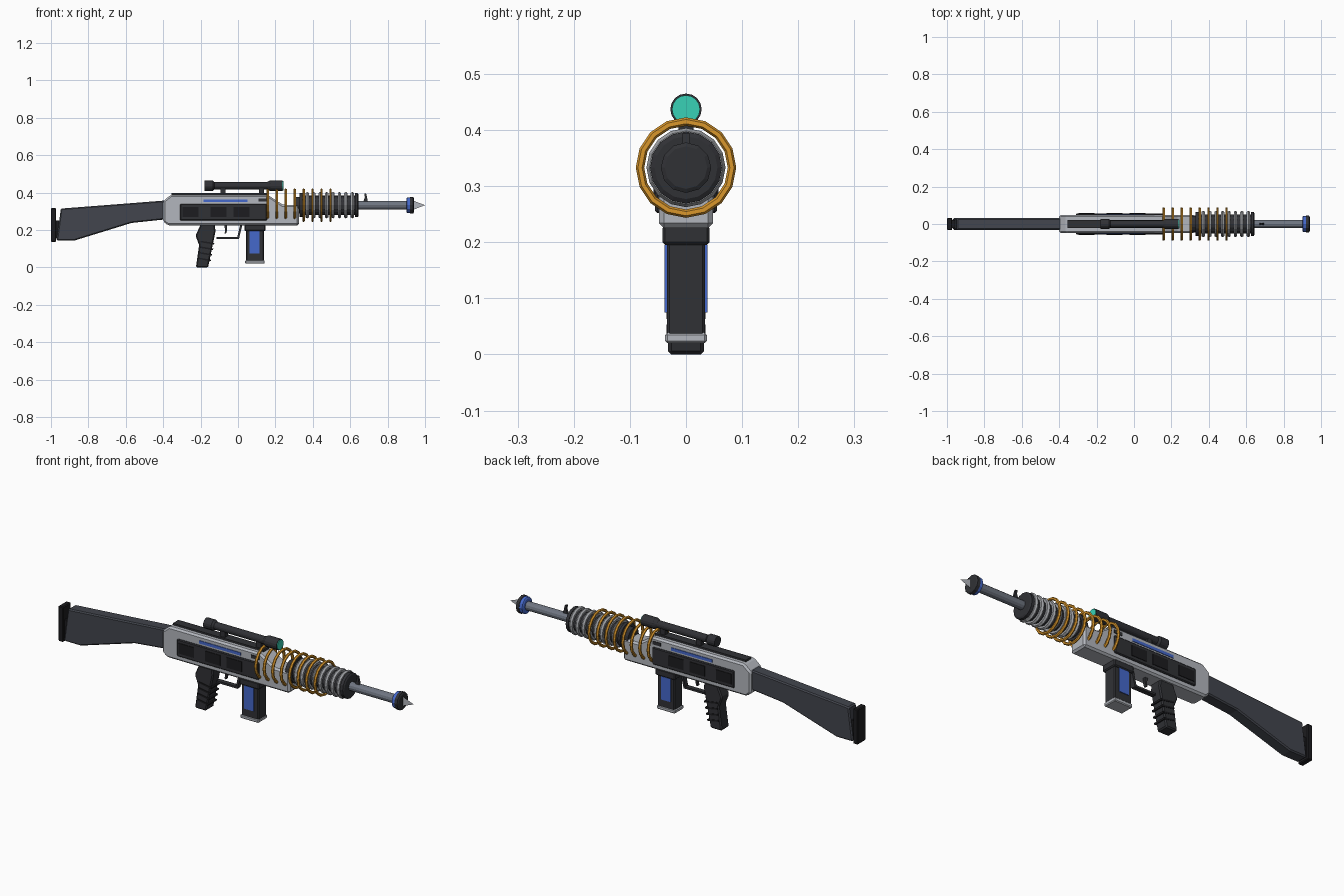
import bpy, bmesh, math
from mathutils import Matrix, Vector

if "Cube" in bpy.data.objects:
    bpy.data.objects.remove(bpy.data.objects["Cube"])

def mat(name, rgb):
    m = bpy.data.materials.new(name)
    m.diffuse_color = (*rgb, 1)
    m.use_nodes = True
    m.node_tree.nodes["Principled BSDF"].inputs["Base Color"].default_value = m.diffuse_color
    return m

LIGHT = mat("light_grey", (0.45, 0.47, 0.51))
STOCK = mat("slate", (0.055, 0.06, 0.075))
DARK = mat("dark", (0.03, 0.031, 0.036))
BLACK = mat("black", (0.012, 0.012, 0.014))
STEEL = mat("steel", (0.16, 0.18, 0.22))
SILVER = mat("silver", (0.35, 0.36, 0.38))
GOLD = mat("gold", (0.7, 0.31, 0.025))
BLUE = mat("blue", (0.06, 0.14, 0.6))
TEAL = mat("teal", (0.04, 0.64, 0.47))
AXIS = 0.333      # height of the barrel axis
SCOPE = 0.437     # height of the scope axis

def finish(name, bm, m, bevel=0):
    bmesh.ops.recalc_face_normals(bm, faces=bm.faces)
    me = bpy.data.meshes.new(name)
    bm.to_mesh(me)
    bm.free()
    me.materials.append(m)
    ob = bpy.data.objects.new(name, me)
    bpy.context.collection.objects.link(ob)
    if bevel:
        b = ob.modifiers.new("bevel", 'BEVEL')
        b.width, b.segments = bevel, 1
    return ob

def profile(name, pts, half, m, bevel=0):
    """Extrude an x-z outline to y = +-half."""
    bm = bmesh.new()
    f = bm.faces.new([bm.verts.new((x, -half, z)) for x, z in pts])
    r = bmesh.ops.extrude_face_region(bm, geom=[f])
    vs = [v for v in r["geom"] if isinstance(v, bmesh.types.BMVert)]
    bmesh.ops.translate(bm, verts=vs, vec=(0, 2 * half, 0))
    return finish(name, bm, m, bevel)

def box(name, x0, x1, y0, y1, z0, z1, m, bevel=0):
    bm = bmesh.new()
    bmesh.ops.create_cube(bm, size=1)
    bmesh.ops.scale(bm, verts=bm.verts, vec=(x1 - x0, y1 - y0, z1 - z0))
    bmesh.ops.translate(bm, verts=bm.verts, vec=((x0 + x1) / 2, (y0 + y1) / 2, (z0 + z1) / 2))
    return finish(name, bm, m, bevel)

def both_sides(name, x0, x1, y0, y1, z0, z1, m, bevel=0):
    for side, s in (("right", -1), ("left", 1)):
        a, b = sorted((s * y0, s * y1))
        box(f"{name}_{side}", x0, x1, a, b, z0, z1, m, bevel)

def lathe(name, pts, z, m, sides=12):
    """Revolve an (x, radius) outline about the x direction at height z."""
    bm = bmesh.new()
    rings = [[bm.verts.new((x, r * math.sin(a), z + r * math.cos(a)))
              for a in (2 * math.pi * i / sides for i in range(sides))] for x, r in pts]
    for p, q in zip(rings, rings[1:]):
        for i in range(sides):
            j = (i + 1) % sides
            bm.faces.new((p[i], p[j], q[j], q[i]))
    bm.faces.new(rings[0])
    bm.faces.new(rings[-1])
    return finish(name, bm, m)

def ring(name, x, major, minor, m):
    bpy.ops.mesh.primitive_torus_add(location=(x, 0, AXIS), rotation=(0, math.pi / 2, 0),
                                     major_radius=major, minor_radius=minor,
                                     major_segments=16, minor_segments=6)
    ob = bpy.context.object
    ob.name = name
    ob.data.materials.append(m)

# Stock and butt plate
profile("stock", [(-0.947, 0.315), (-0.39, 0.358), (-0.39, 0.257), (-0.57, 0.238),
                  (-0.875, 0.144), (-0.97, 0.144)], 0.031, STOCK, 0.006)
box("butt_plate", -1.0, -0.972, -0.033, 0.033, 0.137, 0.318, BLACK, 0.004)
box("butt_joint", -0.975, -0.955, -0.022, 0.022, 0.155, 0.25, BLACK)

# Receiver with stepped nose
profile("receiver", [(-0.4, 0.246), (-0.375, 0.225), (0.325, 0.225), (0.325, 0.335),
                     (0.24, 0.335), (0.16, 0.388), (-0.36, 0.388), (-0.4, 0.355)],
        0.048, LIGHT, 0.009)
box("top_rail", -0.355, 0.16, -0.022, 0.022, 0.385, 0.397, DARK)

# Side panels, vents and light strips
both_sides("side_panel", -0.31, 0.155, 0.04, 0.055, 0.252, 0.34, DARK, 0.004)
for i, x in enumerate((-0.297, -0.147, -0.025)):
    both_sides(f"vent_{i}", x, x + 0.086, 0.05, 0.058, 0.27, 0.323, BLACK)
both_sides("light_strip", -0.185, 0.05, 0.04, 0.051, 0.349, 0.364, BLUE)
both_sides("side_catch", 0.11, 0.155, 0.04, 0.051, 0.353, 0.37, DARK)

# Scope with mounts and lens
lathe("scope", [(-0.18, 0.027), (-0.135, 0.027), (-0.125, 0.019), (0.155, 0.019),
                (0.17, 0.028), (0.238, 0.028)], SCOPE, DARK, 16)
lathe("scope_lens", [(0.23, 0.025), (0.242, 0.025)], SCOPE, TEAL, 16)
for i, x in enumerate((-0.08, 0.125)):
    box(f"scope_mount_{i}", x - 0.014, x + 0.014, -0.013, 0.013, 0.393, 0.428, DARK)

# Grip with ridges
profile("grip", [(-0.2, 0.23), (-0.125, 0.23), (-0.12, 0.195), (-0.16, 0.0), (-0.225, 0.0),
                 (-0.208, 0.12), (-0.227, 0.17)], 0.032, DARK, 0.006)
for i in range(4):
    z, s = 0.045 + 0.03 * i, 0.006 * i
    profile(f"grip_ridge_{i}", [(-0.21 + s * 0.5, z), (-0.146 + s, z - 0.012),
                                (-0.144 + s, z - 0.004), (-0.209 + s * 0.5, z + 0.008)],
            0.0345, BLACK)

# Trigger and guard
profile("trigger", [(-0.075, 0.23), (-0.058, 0.23), (-0.058, 0.2), (-0.064, 0.18), (-0.072, 0.183),
                    (-0.068, 0.2)], 0.007, DARK)
profile("trigger_guard", [(0.024, 0.23), (0.012, 0.23), (-0.004, 0.162), (-0.115, 0.162),
                          (-0.115, 0.152), (0.005, 0.152)], 0.012, DARK)

# Magazine
box("magazine_well", 0.035, 0.147, -0.042, 0.042, 0.195, 0.23, DARK, 0.005)
box("magazine", 0.042, 0.14, -0.034, 0.034, 0.03, 0.2, DARK, 0.005)
box("magazine_base", 0.038, 0.142, -0.037, 0.037, 0.02, 0.039, LIGHT, 0.004)
both_sides("magazine_window", 0.062, 0.116, 0.03, 0.038, 0.075, 0.195, BLUE)

# Coil section: dark core, silver fins, gold rings
lathe("coil_core", [(0.3, 0.045), (0.33, 0.045), (0.33, 0.064), (0.345, 0.064), (0.345, 0.052),
                    (0.625, 0.052), (0.625, 0.064), (0.64, 0.064), (0.645, 0.056)],
      AXIS, DARK, 16)
for i in range(8):
    ring(f"silver_fin_{i}", 0.37 + 0.0345 * i, 0.06, 0.0105, SILVER)
for i in range(8):
    ring(f"gold_ring_{i}", 0.158 + 0.0481 * i, 0.082, 0.0075, GOLD)

# Barrel, sight and muzzle
lathe("barrel", [(0.63, 0.022), (0.92, 0.022)], AXIS, STEEL)
profile("front_sight", [(0.67, 0.35), (0.695, 0.35), (0.69, 0.375), (0.685, 0.395),
                        (0.676, 0.395), (0.678, 0.375)], 0.006, DARK)
lathe("muzzle_collar", [(0.9, 0.036), (0.904, 0.042), (0.924, 0.042)], AXIS, BLUE)
lathe("muzzle_cap", [(0.92, 0.045), (0.936, 0.045), (0.94, 0.038)], AXIS, DARK)

# Flat emitter blade
bm = bmesh.new()
bm.faces.new([bm.verts.new(p) for p in ((0.938, 0, AXIS - 0.024), (1.0, 0, AXIS),
                                        (0.938, 0, AXIS + 0.024))])
finish("emitter_blade", bm, LIGHT)
